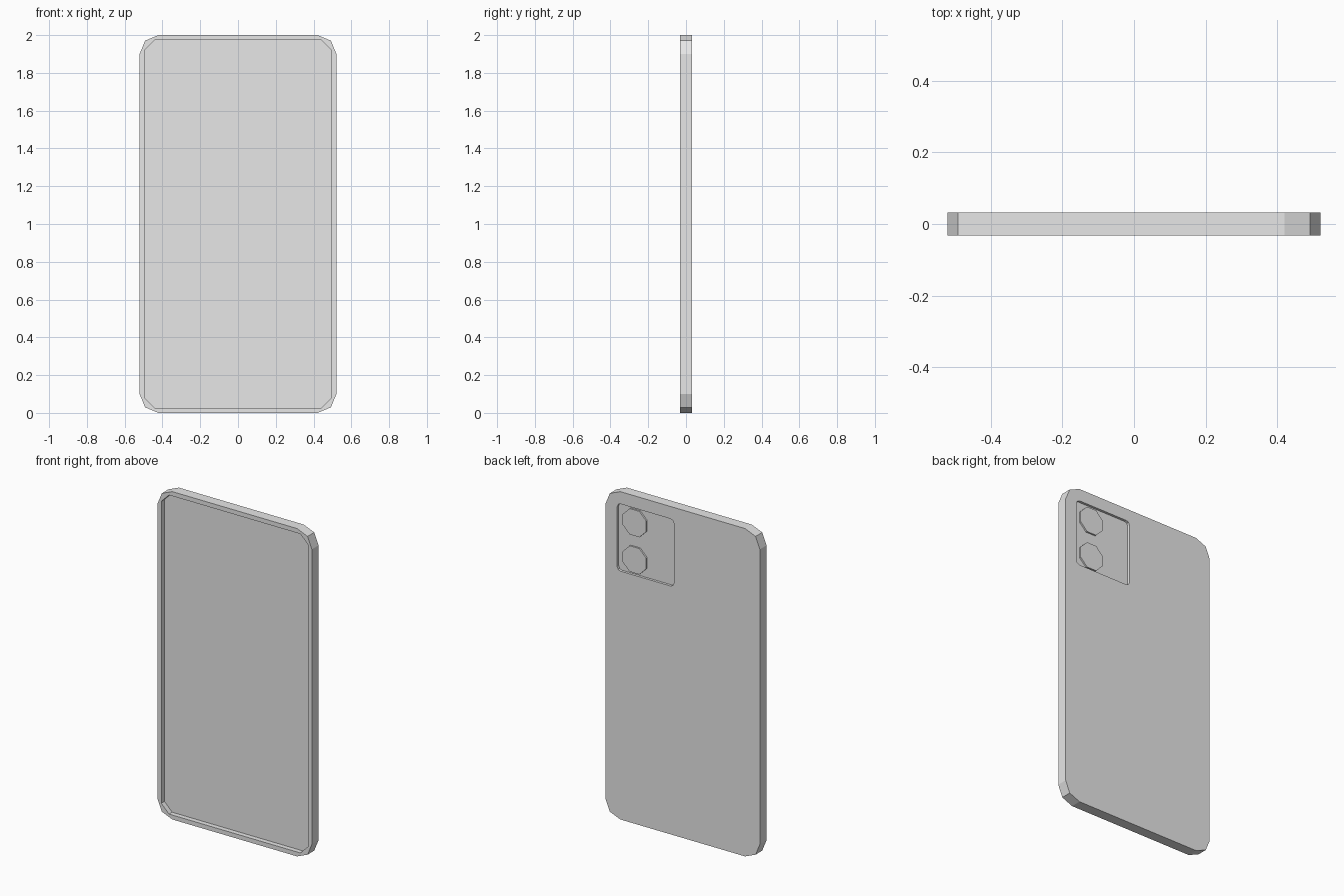
import bpy, bmesh, math

cube = bpy.data.objects.get("Cube")
if cube:
    bpy.data.objects.remove(cube)

GREY = (0.8, 0.8, 0.8, 1.0)
grey = bpy.data.materials.new("light grey")
grey.use_nodes = True
grey.diffuse_color = GREY
grey.node_tree.nodes["Principled BSDF"].inputs["Base Color"].default_value = GREY

HALF_THICK = 0.032


def rounded_outline(x0, x1, z0, z1, r, steps):
    """Rectangle outline whose corners are arcs of the given step count."""
    corners = [(x1 - r, z1 - r), (x0 + r, z1 - r), (x0 + r, z0 + r), (x1 - r, z0 + r)]
    points = []
    for i, (cx, cz) in enumerate(corners):
        for s in range(steps + 1):
            a = math.pi / 2 * (i + s / steps)
            points.append((cx + r * math.cos(a), cz + r * math.sin(a)))
    return points


def octagon(cx, cz, apothem):
    """Eight-sided outline with upright left and right sides."""
    r = apothem / math.cos(math.pi / 8)
    angles = [math.pi / 8 + i * math.pi / 4 for i in range(8)]
    return [(cx + r * math.cos(a), cz + r * math.sin(a)) for a in angles]


def prism(name, outline, y0, y1):
    """Extrude an x-z outline from y0 to y1."""
    bm = bmesh.new()
    base = bm.faces.new([bm.verts.new((x, y0, z)) for x, z in outline])
    ext = bmesh.ops.extrude_face_region(bm, geom=[base])
    for v in ext["geom"]:
        if isinstance(v, bmesh.types.BMVert):
            v.co.y = y1
    bmesh.ops.recalc_face_normals(bm, faces=bm.faces)
    mesh = bpy.data.meshes.new(name)
    bm.to_mesh(mesh)
    bm.free()
    mesh.materials.append(grey)
    obj = bpy.data.objects.new(name, mesh)
    bpy.context.collection.objects.link(obj)
    return obj


def carve(target, cutter):
    """Subtract the cutter from the target, then discard it."""
    cutter.hide_render = True
    mod = target.modifiers.new("recess", "BOOLEAN")
    mod.operation = "DIFFERENCE"
    mod.solver = "EXACT"
    mod.object = cutter
    bpy.context.view_layer.objects.active = target
    bpy.ops.object.modifier_apply(modifier=mod.name)
    bpy.data.objects.remove(cutter)


# Slab body with faceted corners
body = prism("phone_body", rounded_outline(-0.521, 0.521, 0, 2, 0.1, 2),
             -HALF_THICK, HALF_THICK)

# Sunken screen on the front
screen_floor = -HALF_THICK + 0.03
carve(body, prism("screen_cutter",
                  rounded_outline(-0.495, 0.495, 0.027, 1.973, 0.052, 1),
                  -0.1, screen_floor))

# Sunken camera panel on the back
panel_floor = HALF_THICK - 0.015
carve(body, prism("camera_panel_cutter",
                  rounded_outline(0.06, 0.442, 1.515, 1.925, 0.022, 2),
                  panel_floor, 0.1))

# Two raised eight-sided lenses
for name, z in (("upper_lens", 1.832), ("lower_lens", 1.605)):
    prism(name, octagon(0.329, z, 0.079), panel_floor - 0.002, panel_floor + 0.01)
